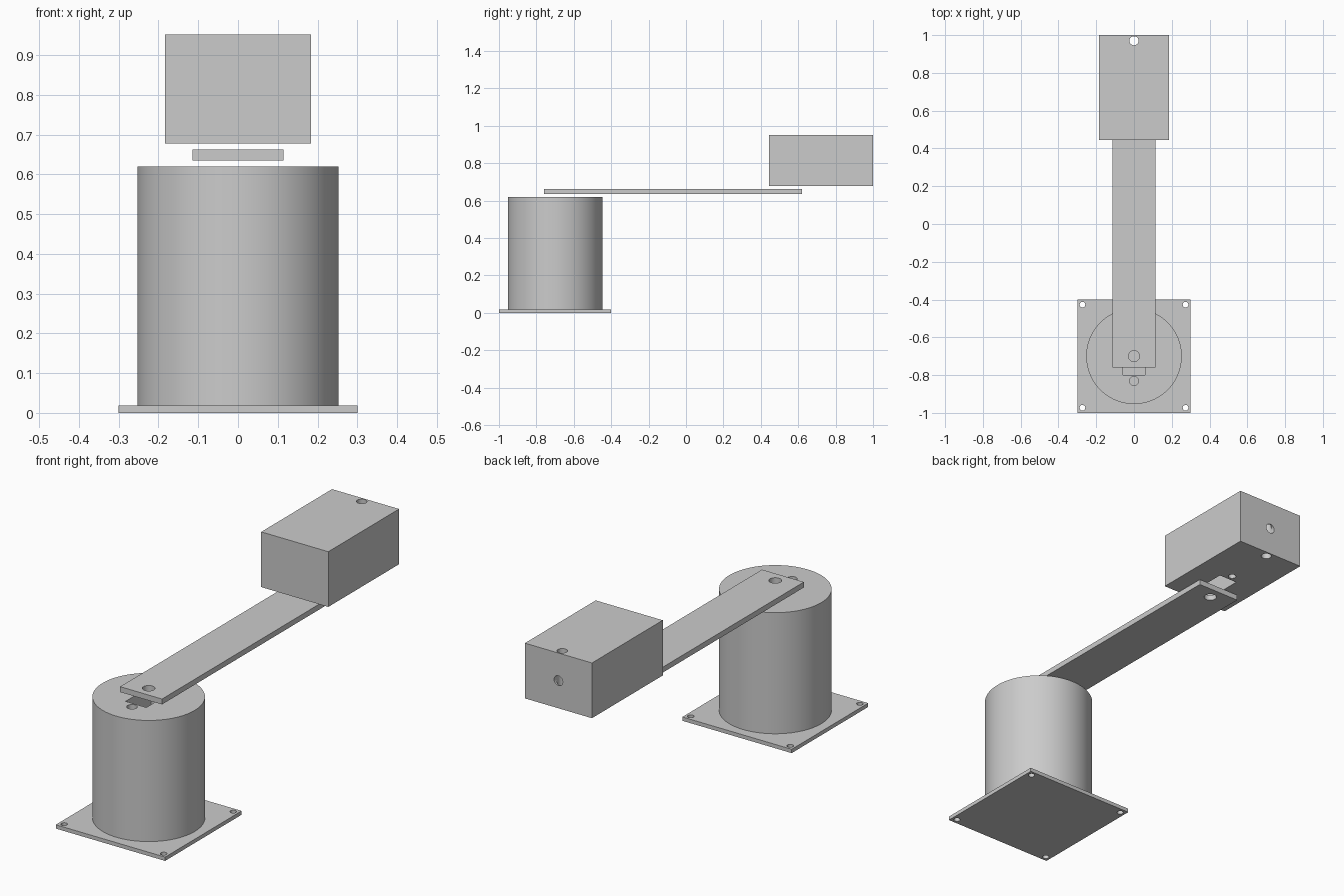
import bpy
import math

if "Cube" in bpy.data.objects:
    bpy.data.objects.remove(bpy.data.objects["Cube"], do_unlink=True)

grey = bpy.data.materials.new("plain grey")
grey.use_nodes = True
grey.diffuse_color = (0.6, 0.6, 0.6, 1)
grey.node_tree.nodes["Principled BSDF"].inputs["Base Color"].default_value = (0.6, 0.6, 0.6, 1)


def finish(name):
    ob = bpy.context.object
    ob.name = name
    ob.data.materials.append(grey)
    return ob


def box(name, x, y0, y1, z0, z1):
    """Box of half width x, centred on x = 0."""
    bpy.ops.mesh.primitive_cube_add(size=1, location=(0, (y0 + y1) / 2, (z0 + z1) / 2))
    bpy.context.object.scale = (2 * x, y1 - y0, z1 - z0)
    bpy.ops.object.transform_apply(location=False, rotation=False, scale=True)
    return finish(name)


def rod(name, r, loc, depth, sides=32, tilt=0):
    bpy.ops.mesh.primitive_cylinder_add(vertices=sides, radius=r, depth=depth,
                                        location=loc, rotation=(tilt, 0, 0))
    return finish(name)


def cut(target, *cutters):
    """Subtract each cutter, then discard it."""
    for cutter in cutters:
        mod = target.modifiers.new("cut", 'BOOLEAN')
        mod.operation = 'DIFFERENCE'
        mod.solver = 'EXACT'
        mod.object = cutter
        bpy.ops.object.select_all(action='DESELECT')
        target.select_set(True)
        bpy.context.view_layer.objects.active = target
        bpy.ops.object.modifier_apply(modifier=mod.name)
        bpy.data.objects.remove(cutter, do_unlink=True)
    bpy.ops.object.shade_smooth_by_angle(angle=math.radians(30))


BASE_Y = -0.7    # pivot over the base
HEAD_Y = 0.56    # pivot under the head

# Base plate with a bolt hole at each corner
plate = box("base_plate", 0.3, -1, -0.4, 0, 0.019)
cut(plate, *[rod("bolt_hole", 0.015, (sx * 0.273, BASE_Y + sy * 0.273, 0), 0.2)
             for sx in (-1, 1) for sy in (-1, 1)])

# Round base with a motor pocket and a cable hole in its top
base = rod("round_base", 0.253, (0, BASE_Y, 0.319), 0.602, 96)
cut(base,
    box("pocket", 0.057, BASE_Y - 0.1, BASE_Y + 0.1, 0.5, 0.7),
    rod("cable_hole", 0.024, (0, BASE_Y - 0.131, 0.6), 0.3))

# Flat arm with a pivot hole near each end
arm = box("arm", 0.115, -0.76, 0.62, 0.635, 0.662)
cut(arm, *[rod("pivot_hole", 0.029, (0, y, 0.65), 0.2) for y in (BASE_Y, HEAD_Y)])

# Head box: pocket and small hole below, through hole and rear hole meeting it
head = box("head_box", 0.184, 0.445, 1, 0.677, 0.951)
cut(head,
    box("pocket", 0.05, 0.46, 0.69, 0.6, 0.79),
    rod("small_hole", 0.018, (0, 0.72, 0.7), 0.2),
    rod("through_hole", 0.024, (0, 0.97, 0.8), 0.6),
    rod("rear_hole", 0.024, (0, 1.0, 0.814), 0.06, tilt=math.pi / 2))
